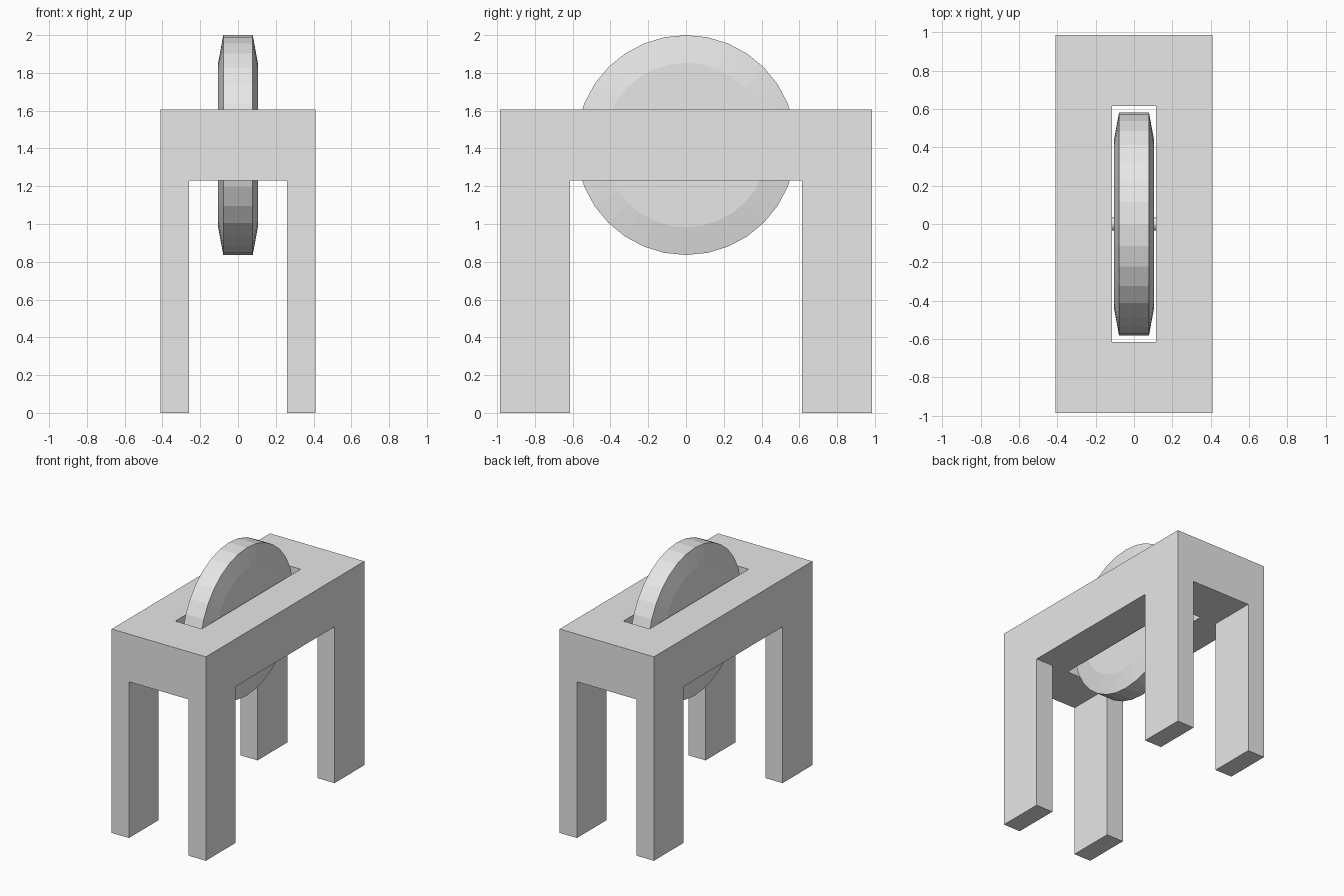
import bpy, bmesh, math
from mathutils import Matrix

if "Cube" in bpy.data.objects:
    bpy.data.objects.remove(bpy.data.objects["Cube"])

grey = bpy.data.materials.new("plain_grey")
grey.diffuse_color = (0.8, 0.8, 0.8, 1)
grey.use_nodes = True
grey.node_tree.nodes["Principled BSDF"].inputs["Base Color"].default_value = grey.diffuse_color

TOP, UNDER = 1.605, 1.23        # slab heights
HUB_Z = 1.418                   # wheel centre height


def finish(name, bm):
    bmesh.ops.recalc_face_normals(bm, faces=bm.faces)
    mesh = bpy.data.meshes.new(name)
    bm.to_mesh(mesh)
    bm.free()
    mesh.materials.append(grey)
    obj = bpy.data.objects.new(name, mesh)
    bpy.context.collection.objects.link(obj)
    return obj


def box(name, half_x, half_y, z0, z1):
    bm = bmesh.new()
    bmesh.ops.create_cube(bm, size=1)
    bmesh.ops.scale(bm, vec=(2 * half_x, 2 * half_y, z1 - z0), verts=bm.verts)
    bmesh.ops.translate(bm, vec=(0, 0, (z0 + z1) / 2), verts=bm.verts)
    return finish(name, bm)


def turned(name, profile, sides):
    """Solid around the x axis from (x, radius) rings, capped at both ends."""
    bm = bmesh.new()
    rings = []
    for x, r in profile:
        angles = [2 * math.pi * i / sides for i in range(sides)]
        rings.append([bm.verts.new((x, r * math.sin(a), HUB_Z + r * math.cos(a)))
                      for a in angles])
    for a, b in zip(rings, rings[1:]):
        for i in range(sides):
            j = (i + 1) % sides
            bm.faces.new((a[i], a[j], b[j], b[i]))
    bm.faces.new(rings[0])
    bm.faces.new(rings[-1])
    return finish(name, bm)


# Stand: one block, hollowed between the legs both ways and slotted on top
stand = box("stand", 0.41, 0.985, 0, TOP)
cutters = [
    box("side_opening_cutter", 1.0, 0.615, -0.5, UNDER),
    box("end_opening_cutter", 0.26, 1.5, -0.5, UNDER),
    box("wheel_slot_cutter", 0.115, 0.615, 1.0, 2.0),
]
bpy.context.view_layer.objects.active = stand
for cutter in cutters:
    mod = stand.modifiers.new(cutter.name, 'BOOLEAN')
    mod.operation = 'DIFFERENCE'
    mod.solver = 'EXACT'
    mod.object = cutter
    bpy.ops.object.modifier_apply(modifier=mod.name)
for cutter in cutters:
    bpy.data.objects.remove(cutter)

# Wheel: flat tread, bevelled cheeks, flat hub discs
turned("wheel", [(-0.105, 0.435), (-0.078, 0.582), (0.078, 0.582), (0.105, 0.435)], 32)

# Axle: reaches into the slot walls on both sides
turned("axle", [(-0.13, 0.034), (0.13, 0.034)], 16)
